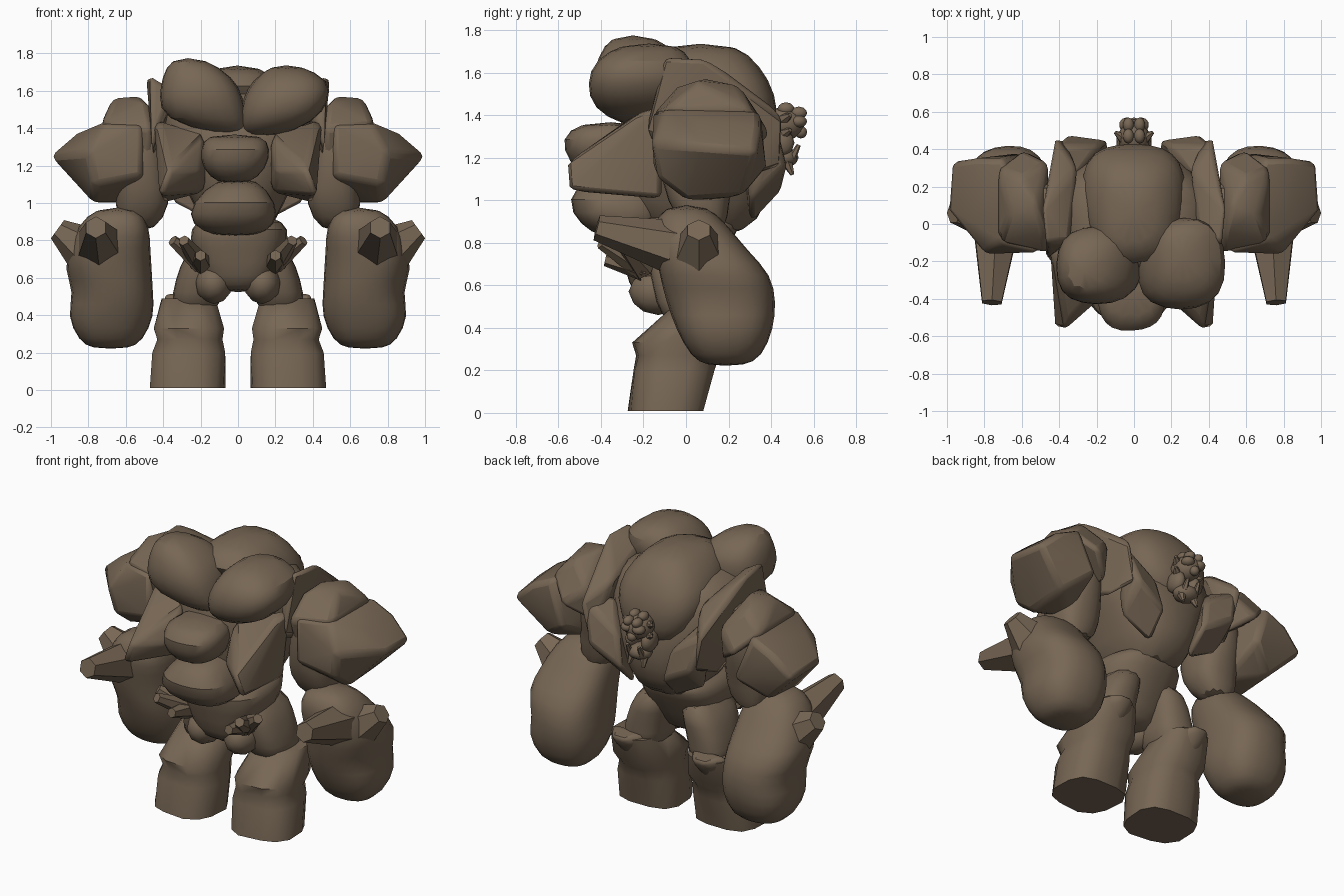
import bpy, bmesh, math
from mathutils import Vector, noise

default = bpy.data.objects.get("Cube")
if default:
    bpy.data.objects.remove(default, do_unlink=True)

stone = bpy.data.materials.new("brown stone")
stone.use_nodes = True
stone.diffuse_color = (.185, .135, .09, 1)
shader = stone.node_tree.nodes["Principled BSDF"]
shader.inputs["Base Color"].default_value = stone.diffuse_color
shader.inputs["Roughness"].default_value = .9


def finish(name, bm, mirror=False, rounded=False, sharp_angle=40):
    """Turn a bmesh into a shaded stone object, optionally mirrored."""
    bmesh.ops.recalc_face_normals(bm, faces=bm.faces)
    mesh = bpy.data.meshes.new(name)
    bm.to_mesh(mesh)
    bm.free()
    mesh.materials.append(stone)
    obj = bpy.data.objects.new(name, mesh)
    bpy.context.collection.objects.link(obj)
    bpy.ops.object.select_all(action='DESELECT')
    bpy.context.view_layer.objects.active = obj
    obj.select_set(True)
    bpy.ops.object.shade_smooth_by_angle(angle=math.radians(sharp_angle))
    if mirror:
        obj.modifiers.new("Mirror", 'MIRROR').use_clip = False
    if rounded:
        rounding = obj.modifiers.new("Rounding", 'SUBSURF')
        rounding.levels = rounding.render_levels = 1
    return obj


def centred(*rings):
    """Expand rings given as height, half width, front, back."""
    return [(height, -half, half, front, back) for height, half, front, back in rings]


def loft(name, rings, mirror=False, rounded=True, rough=.1, sides=12):
    """Skin stacked rings, each given as height, left, right, front, back."""
    bm = bmesh.new()
    loops = []
    for height, left, right, front, back in rings:
        loop = []
        middle = Vector(((left + right) / 2, (front + back) / 2, height))
        for i in range(sides):
            angle = math.tau * (i + .5) / sides
            c, s = math.cos(angle), math.sin(angle)
            across = math.copysign(abs(c) ** .75, c) * (right - left) / 2
            along = math.copysign(abs(s) ** .75, s) * (back - front) / 2
            offset = Vector((across, along, 0))
            bump = 1 + noise.noise((middle + offset) * 5) * rough
            loop.append(bm.verts.new(middle + offset * bump))
        loops.append(loop)
    for lower, upper in zip(loops, loops[1:]):
        for i in range(sides):
            j = (i + 1) % sides
            bm.faces.new((lower[i], lower[j], upper[j], upper[i]))
    bm.faces.new(loops[0])
    bm.faces.new(loops[-1])
    return finish(name, bm, mirror, rounded, sharp_angle=60)


def slab(name, points):
    """Pair of chipped stone blocks wrapped around their corner points."""
    bm = bmesh.new()
    corners = [bm.verts.new(point) for point in points]
    bmesh.ops.convex_hull(bm, input=corners)
    buried = [corner for corner in bm.verts if not corner.link_faces]
    bmesh.ops.delete(bm, geom=buried, context='VERTS')
    obj = finish(name, bm, mirror=True)
    worn = obj.modifiers.new("Worn edges", 'BEVEL')
    worn.width = .03
    worn.segments = 2
    return obj


def spike(name, base, tip, thick, thin):
    """Pair of blunt crystals running from base to tip."""
    base, tip = Vector(base), Vector(tip)
    axis = tip - base
    bm = bmesh.new()
    bmesh.ops.create_cone(bm, cap_ends=True, segments=6, radius1=thick,
                          radius2=thin, depth=axis.length)
    turn = axis.to_track_quat('Z', 'Y')
    for vert in bm.verts:
        vert.co = turn @ vert.co + (base + tip) / 2
    return finish(name, bm, mirror=True)


def pebble(name, centre, size, mirror=False):
    """Small rounded lump."""
    bm = bmesh.new()
    bmesh.ops.create_icosphere(bm, subdivisions=2, radius=1)
    for vert in bm.verts:
        vert.co = Vector(centre) + vert.co * Vector(size)
    return finish(name, bm, mirror, sharp_angle=60)


# Legs
loft("lower_leg", [(.01, .07, .47, -.27, .09), (.2, .06, .46, -.25, .14),
                   (.27, .08, .44, -.23, .16), (.33, .07, .46, -.25, .2),
                   (.49, .12, .4, -.08, .25)], mirror=True, rounded=False)
loft("thigh", [(.4, .1, .36, -.1, .2), (.52, .09, .35, -.15, .2),
               (.66, .06, .32, -.18, .2), (.8, .04, .24, -.2, .2)], mirror=True)
slab("knee_guard", [(.14, .1, .4), (.42, .1, .4), (.16, .16, .52), (.4, .16, .52),
                    (.22, .28, .5), (.34, .28, .5), (.28, .2, .36)])

# Hips and waist
loft("pelvis", centred((.52, .12, -.22, .04), (.6, .2, -.27, .1), (.77, .26, -.32, .2),
                       (.86, .28, -.35, .25), (.94, .2, -.3, .27)))
pebble("hip_lobe", (.13, -.13, .57), (.1, .14, .11), mirror=True)
for tip in [(.35, -.3, .8), (.29, -.4, .8), (.2, -.38, .72)]:
    spike("hip_crystal", (.2, -.2, .68), tip, .06, .03)

# Torso core
loft("torso", centred((.82, .17, -.2, .3), (1, .25, -.3, .4), (1.15, .34, -.33, .43),
                      (1.3, .41, -.33, .4), (1.5, .42, -.28, .32), (1.62, .3, -.2, .25)))
loft("lower_spine_rock", [(.82, -.12, .1, -.4, -.1), (.88, -.27, .21, -.5, -.1),
                          (1, -.26, .22, -.58, -.1), (1.14, -.1, .1, -.46, -.1)])
loft("middle_spine_rock", [(1.1, -.1, .06, -.48, -.2), (1.18, -.2, .16, -.56, -.2),
                           (1.29, -.2, .18, -.6, -.2), (1.37, -.18, .14, -.5, -.2)])
slab("rib_spur", [(.42, -.56, 1.04), (.37, -.57, 1.17), (.17, -.25, 1.06), (.17, -.3, 1.36),
                  (.4, -.1, 1), (.45, -.1, 1.45), (.2, -.42, 1.17), (.43, -.2, 1.42)])
slab("breast_plate", [(.43, .42, 1.4), (.36, .48, 1.16), (.14, .45, 1.04), (.13, .3, .88),
                      (.36, .3, 1), (.18, .42, 1.24), (.3, .25, 1.4)])
slab("collar_plate", [(.49, .1, 1.67), (.47, -.1, 1.68), (.46, -.2, 1.3), (.42, .46, 1.4),
                      (.3, .3, 1.5), (.43, .3, 1.1), (.36, .45, 1.15), (.34, -.1, 1.6)])

# Boulders along the top
loft("right_boulder", [(1.36, -.1, .05, -.3, -.1), (1.45, -.42, .07, -.42, 0),
                       (1.57, -.43, .04, -.45, 0), (1.67, -.42, -.02, -.42, 0),
                       (1.78, -.36, -.18, -.35, -.15)], sides=10)
loft("left_boulder", [(1.35, .03, .2, -.3, -.1), (1.43, 0, .42, -.45, 0),
                      (1.55, 0, .5, -.48, .05), (1.66, .07, .5, -.45, .05),
                      (1.74, .18, .33, -.3, -.05)], sides=10)
loft("back_hump", centred((1.2, .14, .1, .4), (1.34, .26, .02, .44), (1.5, .3, -.1, .44),
                          (1.63, .25, -.27, .36), (1.74, .12, -.1, .24)))

# Arms
slab("shoulder_rock", [(1, .08, 1.25), (.98, .33, 1.23), (.86, .06, 1.37), (.85, .35, 1.35),
                       (.77, 0, 1), (.77, .27, 1.02), (.58, .1, 1), (.5, -.15, 1.15),
                       (.8, -.16, 1.27), (.77, -.13, 1.1), (.6, .38, 1.15),
                       (.5, -.15, 1.42), (.72, -.1, 1.43), (.7, .35, 1.42)])
slab("shoulder_cap", [(.48, -.05, 1.53), (.52, .1, 1.57), (.67, .05, 1.56), (.6, .25, 1.54),
                      (.73, -.1, 1.42), (.73, .3, 1.43), (.46, -.16, 1.4), (.46, .33, 1.42),
                      (.6, .4, 1.3), (.46, .3, 1.2), (.46, -.1, 1.2)])
loft("upper_arm", [(.84, .44, .64, 0, .2), (1, .35, .66, -.1, .2), (1.15, .38, .66, -.13, .25),
                   (1.35, .39, .62, -.13, .28), (1.52, .42, .56, -.06, .2)], mirror=True)
loft("forearm", [(.22, .58, .78, .1, .27), (.26, .5, .85, .02, .36), (.4, .44, .92, -.06, .42),
                 (.52, .46, .88, -.1, .43), (.65, .45, .94, -.14, .41), (.76, .46, .9, -.16, .3),
                 (.88, .46, .86, -.17, .2), (.98, .53, .76, -.1, .1)], mirror=True)
spike("rear_arm_spike", (.74, -.06, .78), (.76, -.42, .87), .13, .06)
spike("outer_arm_spike", (.8, .06, .74), (.965, .06, .86), .14, .06)

# Head
pebble("skull", (0, .46, 1.36), (.085, .1, .08))
pebble("cheek", (.055, .44, 1.27), (.04, .07, .07), mirror=True)
pebble("brow", (.04, .53, 1.37), (.04, .04, .03), mirror=True)
pebble("nose", (0, .54, 1.32), (.03, .03, .03))
pebble("jaw", (0, .46, 1.2), (.08, .07, .05))
spike("chin_spike", (.04, .47, 1.19), (.05, .5, 1.12), .03, .01)
spike("fang", (.04, .5, 1.2), (.04, .53, 1.26), .02, .01)
for i in range(2):
    pebble("scalp_lump", (.03, .53 - .06 * i, 1.41 + .02 * i), (.03, .04, .03), mirror=True)
    spike("side_horn", (.06, .46, 1.38 - .07 * i), (.1, .49, 1.4 - .07 * i), .03, .01)
